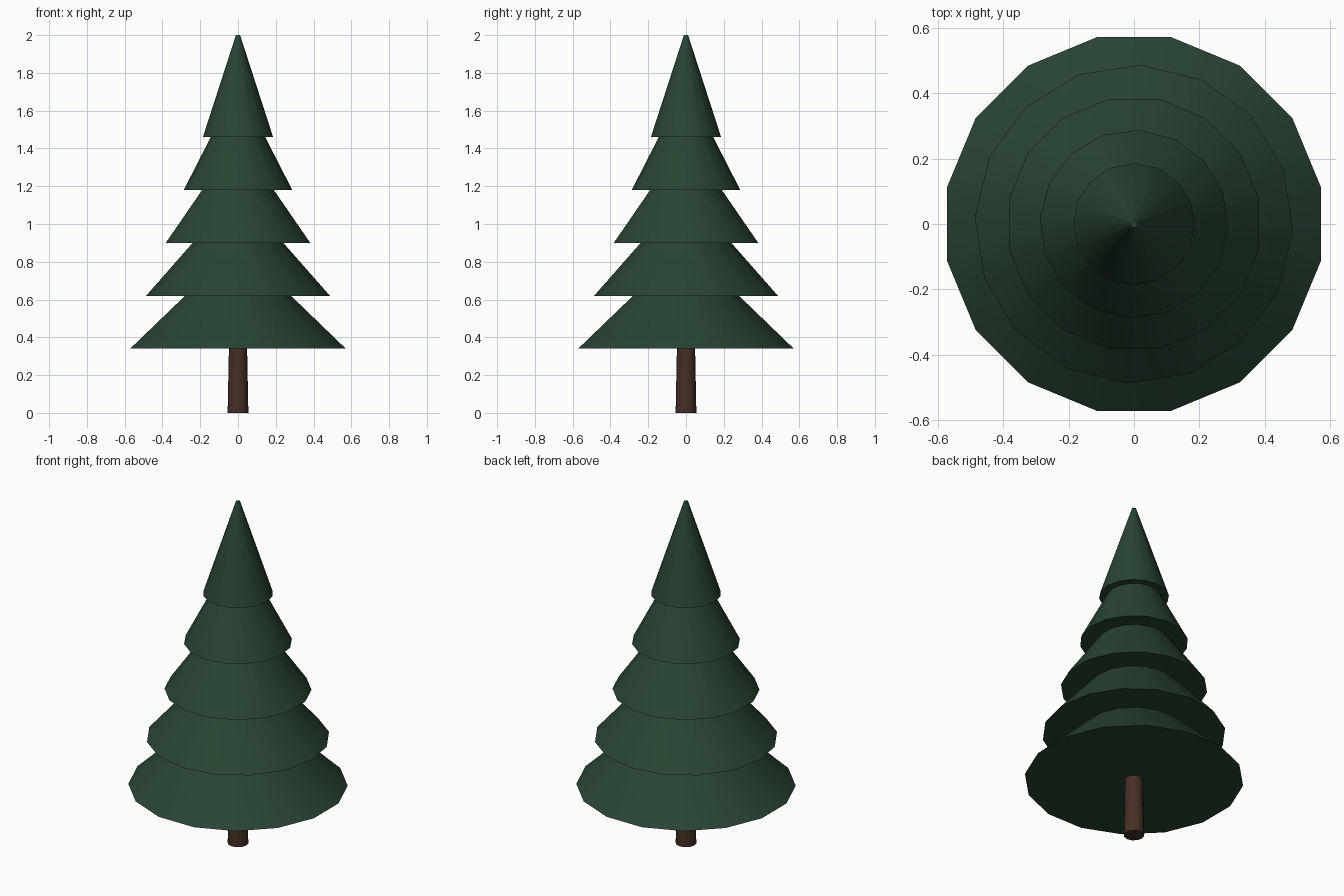
import bpy, bmesh, math
from mathutils import Matrix

if "Cube" in bpy.data.objects:
    bpy.data.objects.remove(bpy.data.objects["Cube"])


def material(name, rgb):
    m = bpy.data.materials.new(name)
    m.diffuse_color = (*rgb, 1)
    m.use_nodes = True
    m.node_tree.nodes["Principled BSDF"].inputs["Base Color"].default_value = m.diffuse_color
    return m


def frustum(name, sides, r_bottom, r_top, z0, z1, turn, mat):
    """Closed tapered prism with smooth sides and flat caps; turn = angle of first corner."""
    bm = bmesh.new()
    rings = []
    for r, z in ((r_bottom, z0), (r_top, z1)):
        rings.append([bm.verts.new((r * math.cos(turn + math.tau * i / sides),
                                    r * math.sin(turn + math.tau * i / sides), z))
                      for i in range(sides)])
    low, high = rings
    for i in range(sides):
        j = (i + 1) % sides
        bm.faces.new((low[i], low[j], high[j], high[i])).smooth = True
    bm.faces.new(low[::-1])
    bm.faces.new(high)
    # keep the rims crisp
    for e in bm.edges:
        if not all(f.smooth for f in e.link_faces):
            e.smooth = False
    me = bpy.data.meshes.new(name)
    bm.to_mesh(me)
    bm.free()
    me.materials.append(mat)
    ob = bpy.data.objects.new(name, me)
    bpy.context.collection.objects.link(ob)
    return ob


needles = material("dark green needles", (0.021, 0.058, 0.033))
bark = material("brown bark", (0.062, 0.028, 0.018))

# Trunk
frustum("trunk", 12, 0.055, 0.047, 0.0, 0.40, 0, bark)

# Five stacked foliage cones, shrinking upwards, each slightly turned
radii = (0.582, 0.487, 0.390, 0.288, 0.186)
turns = (11.25, -2.4, 11.25, -3.5, 0)
for i, (r, t) in enumerate(zip(radii, turns)):
    z = 0.34 + 0.28 * i
    frustum(f"foliage_tier_{i + 1}", 16, r, 0.011, z, z + 0.54, math.radians(t), needles)
